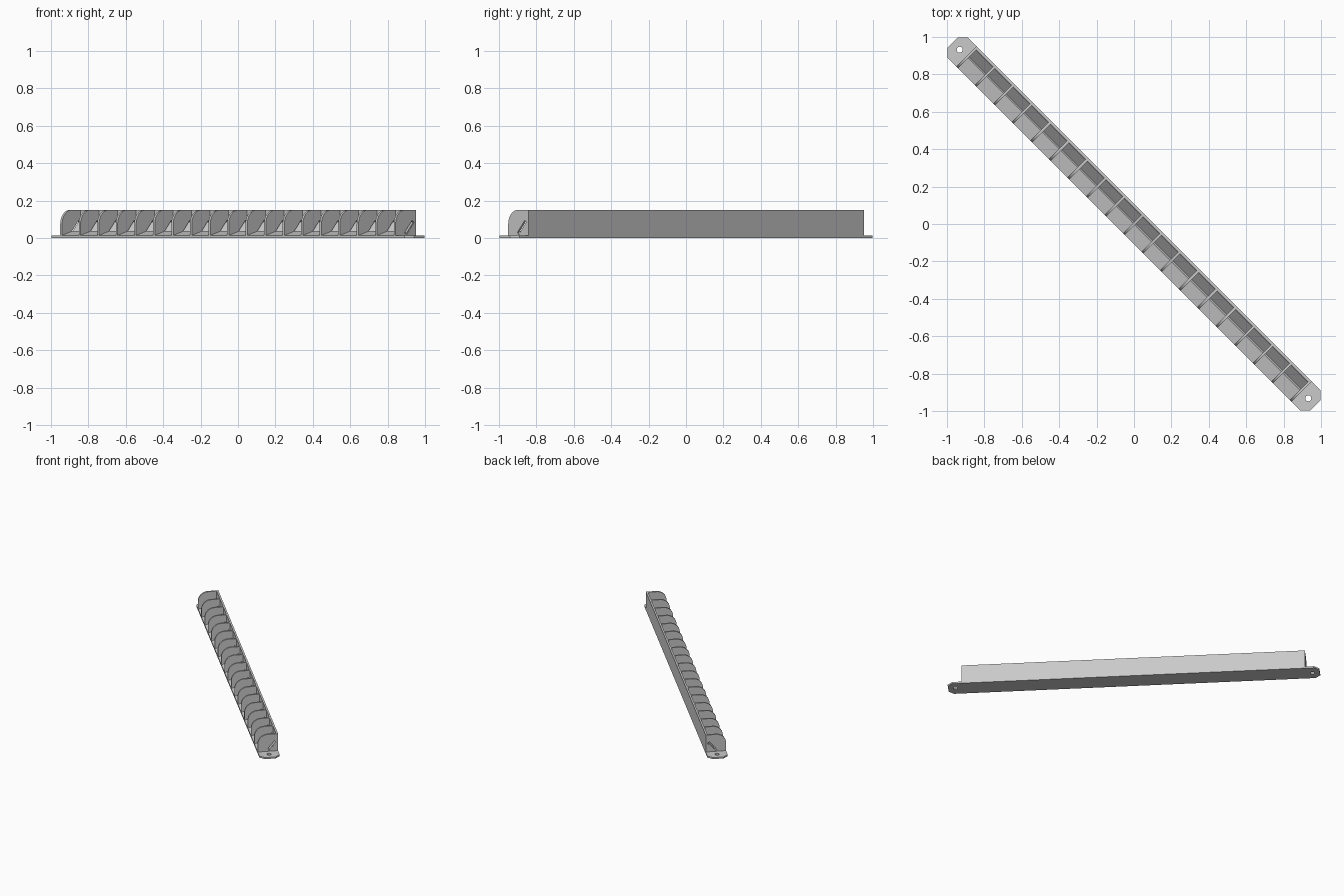
import bpy
import math
from mathutils import Matrix, Vector

cube = bpy.data.objects.get("Cube")
if cube:
    bpy.data.objects.remove(cube, do_unlink=True)

HALF = 1.268      # half length of the ribbed body
WIDE = 0.076      # half width of the body
TOP = 0.15        # body height
FLOOR = 0.013     # base plate thickness
RIB = 0.014       # rib thickness
COUNT = 19        # ribs, end plates included

grey = bpy.data.materials.new("light grey")
grey.use_nodes = True
grey.diffuse_color = (0.59, 0.59, 0.59, 1)
grey.node_tree.nodes["Principled BSDF"].inputs["Base Color"].default_value = grey.diffuse_color

# The bar lies along the diagonal of the ground square
DIAGONAL = Matrix.Rotation(-math.pi / 4, 4, 'Z')
# Turns a flat cross-section upright, so that it is extruded along the bar
UPRIGHT = Matrix(((0, 0, 1, 0), (1, 0, 0, 0), (0, 1, 0, 0), (0, 0, 0, 1)))


def extrude(name, loops, depth, place):
    """Extrude a flat outline; the loops after the first one are holes."""
    curve = bpy.data.curves.new(name, 'CURVE')
    curve.dimensions = '2D'
    curve.fill_mode = 'BOTH'
    curve.extrude = depth / 2
    for loop in loops:
        spline = curve.splines.new('POLY')
        spline.points.add(len(loop) - 1)
        for point, (a, b) in zip(spline.points, loop):
            point.co = (a, b, 0, 1)
        spline.use_cyclic_u = True
    temp = bpy.data.objects.new(name + "_outline", curve)
    bpy.context.collection.objects.link(temp)
    graph = bpy.context.evaluated_depsgraph_get()
    mesh = bpy.data.meshes.new_from_object(temp.evaluated_get(graph))
    bpy.data.objects.remove(temp, do_unlink=True)
    bpy.data.curves.remove(curve)
    mesh.transform(DIAGONAL @ place)
    # Rounded parts stay smooth, corners stay sharp
    mesh.shade_smooth()
    mesh.set_sharp_from_angle(angle=math.radians(20))
    mesh.materials.clear()
    mesh.materials.append(grey)
    obj = bpy.data.objects.new(name, mesh)
    bpy.context.collection.objects.link(obj)


def arc(center, radius, start, end, steps):
    angles = [math.radians(start + (end - start) * i / steps) for i in range(steps + 1)]
    return [(center[0] + radius * math.cos(a), center[1] + radius * math.sin(a))
            for a in angles]


def strip(start, end, low, high):
    """Slanted strip beside the line from start to end, between two offsets."""
    start, end = Vector(start), Vector(end)
    along = (end - start).normalized()
    side = Vector((-along.y, along.x))
    return [tuple(p) for p in (start + side * low, end + side * low,
                               end + side * high, start + side * high)]


# Base plate with chamfered ends and two screw holes
END, CHAMFER = 1.372, 0.036
quarter = [(END, WIDE - CHAMFER), (END - CHAMFER, WIDE)]
outline = (quarter + [(-x, y) for x, y in reversed(quarter)]
           + [(-x, -y) for x, y in quarter]
           + [(x, -y) for x, y in reversed(quarter)])
holes = [arc((s * 1.318, 0), 0.016, 0, 345, 23) for s in (-1, 1)]
extrude("base_plate", [outline] + holes, FLOOR, Matrix.Translation((0, 0, FLOOR / 2)))

# Back wall
extrude("back_wall", [[(WIDE - 0.014, FLOOR), (WIDE, FLOOR), (WIDE, TOP),
                       (WIDE - 0.014, TOP)]], 2 * HALF, UPRIGHT)

# Sloping floor in front of the panel
extrude("front_slope", [[(-WIDE, FLOOR), (0.02, FLOOR), (0.0, 0.036),
                         (-WIDE, FLOOR + 0.001)]], 2 * HALF - RIB, UPRIGHT)

# Tilted panel resting in the lower side of the slots
LOW, HIGH = (0.002, 0.02), (0.059, 0.086)
extrude("tilted_panel", [strip(LOW, HIGH, -0.006, 0)], 2 * HALF - 0.004, UPRIGHT)

# Ribs with a rounded front shoulder and a slanted slot
RADIUS = 0.074
shape = ([(WIDE - 0.001, FLOOR), (WIDE - 0.001, TOP)]
         + arc((RADIUS - WIDE, TOP - RADIUS), RADIUS, 90, 180, 12)
         + [(-WIDE, FLOOR)])
slot = strip(LOW, HIGH, -0.006, 0.013)
reach = HALF - RIB / 2
for i in range(COUNT):
    u = -reach + 2 * reach * i / (COUNT - 1)
    extrude(f"rib_{i + 1}", [shape, slot], RIB, Matrix.Translation((u, 0, 0)) @ UPRIGHT)
